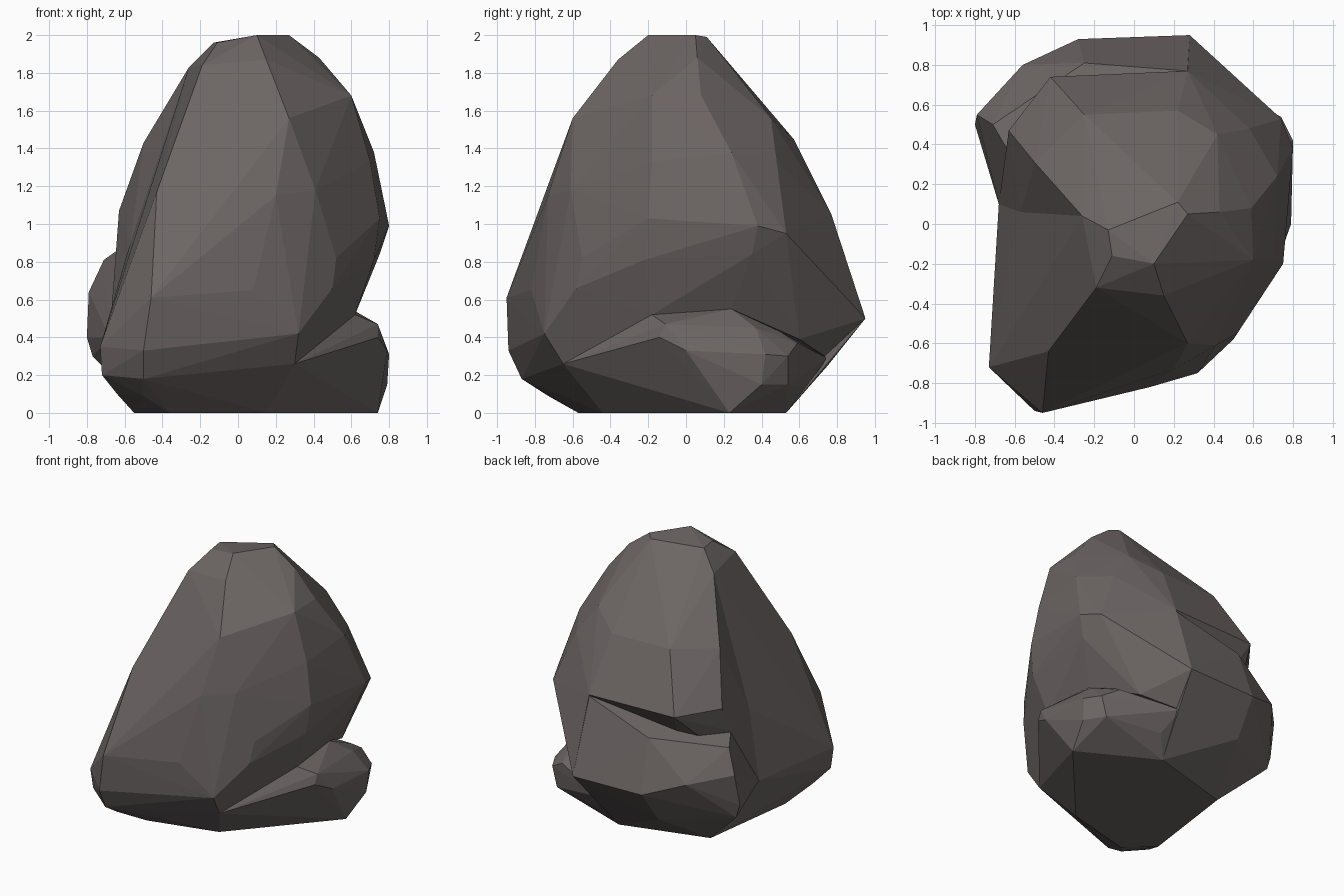
import bpy
import bmesh
from mathutils import Vector

default_cube = bpy.data.objects.get("Cube")
if default_cube:
    bpy.data.objects.remove(default_cube, do_unlink=True)

# One stone colour for the whole boulder
stone = bpy.data.materials.new("warm grey stone")
stone_colour = (0.15, 0.13, 0.127, 1)
stone.use_nodes = True
stone.diffuse_color = stone_colour
stone.node_tree.nodes["Principled BSDF"].inputs["Base Color"].default_value = stone_colour


def chiselled_block(name, *corner_groups):
    """Make a flat-faced convex block around corners given in hundredths of a unit."""
    mesh = bpy.data.meshes.new(name)
    block = bmesh.new()
    for group in corner_groups:
        for corner in group:
            block.verts.new(Vector(corner) / 100)
    bmesh.ops.remove_doubles(block, verts=block.verts, dist=0.001)
    hull = bmesh.ops.convex_hull(block, input=block.verts)
    leftovers = {g for g in hull["geom_interior"] + hull["geom_unused"]
                 if isinstance(g, bmesh.types.BMVert) and g.is_valid}
    bmesh.ops.delete(block, geom=list(leftovers), context="VERTS")
    bmesh.ops.recalc_face_normals(block, faces=block.faces)
    block.to_mesh(mesh)
    block.free()
    mesh.materials.append(stone)
    part = bpy.data.objects.new(name, mesh)
    bpy.context.collection.objects.link(part)
    return part


def fuse(body, part):
    """Weld a block into the body and discard the loose copy."""
    weld = body.modifiers.new("weld " + part.name, "BOOLEAN")
    weld.operation = "UNION"
    weld.solver = "EXACT"
    weld.object = part
    bpy.context.view_layer.objects.active = body
    bpy.ops.object.modifier_apply(modifier=weld.name)
    bpy.data.objects.remove(part, do_unlink=True)


# Flat summit and the right shoulder, shared by both halves of the boulder
crown = [(10, -20, 200), (27, 5, 200), (22, 11, 199), (-13, -3, 196)]
shoulder = [(43, 6, 188), (60, -18, 168), (59, 8, 168), (70, -18, 133),
            (75, -20, 103), (72, -22, 81), (62, -18, 52)]

# Flat underside that the whole boulder rests on
sole = [(-55, -40, 0), (-36, -57, 0), (15, -44, 0), (74, 23, 0),
        (19, 53, 0), (-45, 35, 0)]

# Steep front slab with its undercut lower edge
front_slope = [(-11, -16, 196), (-19, -32, 184), (15, -36, 187), (27, -60, 156),
               (20, -73, 115), (41, -61, 118), (-43, -64, 117), (-46, -95, 61),
               (8, -82, 65), (52, -55, 82), (50, -58, 66), (32, -75, 42), (30, -65, 26)]
front_foot = [(-50, -94, 33), (-50, -87, 18), (-50, -73, 9), (-73, -72, 35),
              (-72, -70, 20), (-64, -60, 10)]
left_valley = [(-26, 4, 183), (-45, 5, 125), (-57, 6, 90), (-68, 10, 40)]

# Rear mass that bulges past the valley on the left and overhangs the ledge
rear_slope = [(23, 23, 184), (42, 45, 156), (22, 57, 145), (-25, 55, 145),
              (58, 48, 133), (-50, 31, 143), (-63, 47, 107), (-42, 74, 105),
              (27, 77, 105), (72, 24, 138), (80, 38, 99), (74, 53, 95)]
rear_underside = [(-64, 38, 87), (-38, 58, 90), (-10, 10, 20)]

# Right rear haunch, undercut above the toe
haunch = [(27, 77, 105), (80, 38, 99), (74, 53, 95), (75, 35, 84), (60, 24, 55),
          (52, 38, 51), (45, 60, 39), (21, 75, 29), (28, 95, 50), (-10, 10, 60)]

# Low ledge around the back and left
ledge = [(-71, 50, 81), (-64, 38, 86), (-25, 81, 88), (27, 77, 104), (-79, 55, 64),
         (-80, 50, 40), (-77, 50, 30), (-56, 80, 60), (-28, 93, 50), (28, 95, 50),
         (-68, 10, 40), (21, 75, 29), (-30, 75, 25), (-73, 48, 26)]

# Toe that sticks out beneath the overhang on the right
toe = [(30, -65, 26), (62, -18, 52), (60, 24, 55), (74, -11, 47), (74, -14, 40),
       (79, 0, 33), (80, 42, 31), (79, 40, 15), (70, 37, 45), (60, 50, 43),
       (62, 59, 37), (74, 54, 30), (70, 54, 15), (29, 63, 13), (21, 75, 29)]

boulder = chiselled_block("boulder", crown, shoulder, front_slope, front_foot,
                          left_valley, sole[:3], sole[-1:])
additions = [
    chiselled_block("rear_mass", crown, shoulder, left_valley, rear_slope,
                    haunch[3:5], rear_underside),
    chiselled_block("haunch", haunch),
    chiselled_block("ledge", ledge, sole[-2:]),
    chiselled_block("toe", toe, sole),
]
for piece in additions:
    fuse(boulder, piece)
for face in boulder.data.polygons:
    face.use_smooth = False
